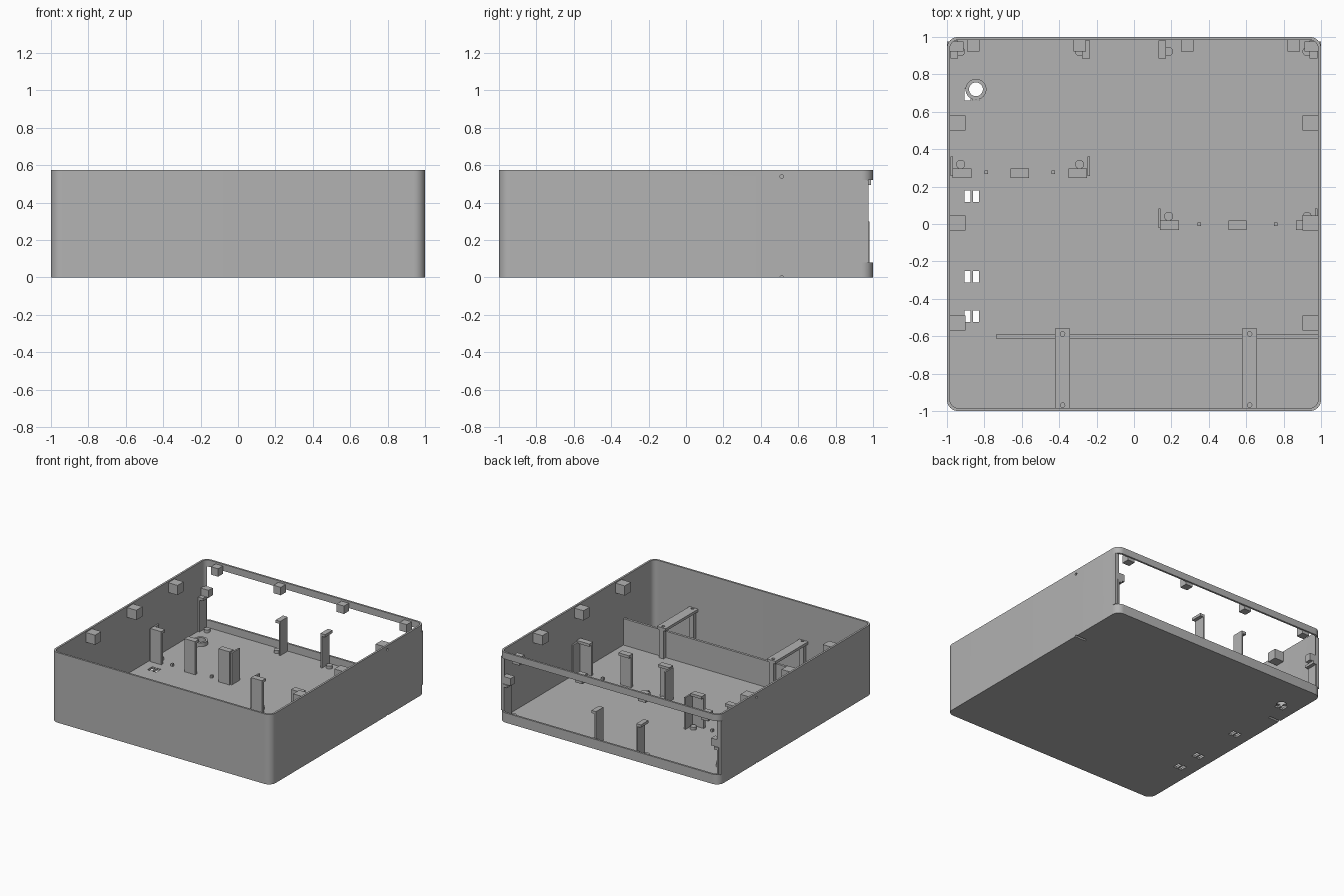
import bpy, bmesh, math
from mathutils import Matrix, Vector

if "Cube" in bpy.data.objects:
    bpy.data.objects.remove(bpy.data.objects["Cube"])

grey = bpy.data.materials.new("plain grey")
grey.diffuse_color = (0.45, 0.45, 0.45, 1)
grey.use_nodes = True
grey.node_tree.nodes["Principled BSDF"].inputs["Base Color"].default_value = grey.diffuse_color


def finish(name, bm, smooth=False):
    bmesh.ops.recalc_face_normals(bm, faces=bm.faces)
    me = bpy.data.meshes.new(name)
    bm.to_mesh(me)
    bm.free()
    me.materials.append(grey)
    ob = bpy.data.objects.new(name, me)
    bpy.context.collection.objects.link(ob)
    if smooth:
        shade(ob)
    return ob


def shade(ob):
    bpy.ops.object.select_all(action='DESELECT')
    ob.select_set(True)
    bpy.context.view_layer.objects.active = ob
    bpy.ops.object.shade_smooth_by_angle(angle=math.radians(30))


def add_box(bm, x0, x1, y0, y1, z0, z1):
    m = Matrix.Translation(((x0 + x1) / 2, (y0 + y1) / 2, (z0 + z1) / 2))
    m = m @ Matrix.Diagonal((x1 - x0, y1 - y0, z1 - z0, 1))
    bmesh.ops.create_cube(bm, size=1, matrix=m)


def boxes(name, *dims):
    bm = bmesh.new()
    for d in dims:
        add_box(bm, *d)
    return finish(name, bm)


def cylinder(name, x, y, z0, z1, r, along_x=False, n=32):
    bm = bmesh.new()
    m = Matrix.Translation((x, y, (z0 + z1) / 2))
    if along_x:
        m = m @ Matrix.Rotation(math.pi / 2, 4, 'Y')
    bmesh.ops.create_cone(bm, cap_ends=True, segments=n, radius1=r, radius2=r,
                          depth=z1 - z0, matrix=m)
    return finish(name, bm, True)


def rounded_prism(name, half, r, z0, z1):
    bm = bmesh.new()
    pts = []
    for k, (sx, sy) in enumerate(((1, 1), (-1, 1), (-1, -1), (1, -1))):
        for i in range(11):
            a = math.pi / 2 * (k + i / 10)
            pts.append((sx * (half - r) + r * math.cos(a),
                        sy * (half - r) + r * math.sin(a), z0))
    f = bm.faces.new([bm.verts.new(p) for p in pts])
    top = bmesh.ops.extrude_face_region(bm, geom=[f])
    bmesh.ops.translate(bm, vec=Vector((0, 0, z1 - z0)),
                        verts=[v for v in top['geom'] if isinstance(v, bmesh.types.BMVert)])
    return finish(name, bm)


def cut(ob, cutters):
    # apply the cuts, then remove the helpers
    for c in cutters:
        c.hide_render = True
        m = ob.modifiers.new("cut", 'BOOLEAN')
        m.operation, m.solver, m.object = 'DIFFERENCE', 'EXACT', c
    dg = bpy.context.evaluated_depsgraph_get()
    ob.data = bpy.data.meshes.new_from_object(ob.evaluated_get(dg))
    ob.modifiers.clear()
    for c in cutters:
        bpy.data.objects.remove(c)
    ob.data.materials.clear()
    ob.data.materials.append(grey)
    shade(ob)


FLOOR, TOP, IN = 0.018, 0.575, 0.984
RX, RY = -0.845, 0.72

# case shell with open back window, vent slots and side holes
shell = rounded_prism("case_shell", 1.0, 0.06, 0, TOP)
cutters = [rounded_prism("cavity_cutter", IN, 0.044, FLOOR, 0.7),
           boxes("window_cutter", (-1.1, 1.1, 0.975, 1.1, 0.08, 0.52)),
           cylinder("cable_hole_cutter", RX, RY, -0.1, 0.2, 0.037)]
cutters.append(boxes("slot_cutter", *[(x, x + 0.032, y, y + 0.062, -0.1, 0.1)
                                      for y in (-0.525, -0.312, 0.118, 0.66)
                                      for x in (-0.906, -0.86)]))
for s in (-1, 1):
    cutters.append(cylinder("side_hole_cutter", s, 0.512, 0.44, 0.64, 0.01, True, 16))
    cutters.append(cylinder("groove_cutter", s * 0.96, 0.512, -0.06, 0.06, 0.01, True, 16))
cut(shell, cutters)

# cable ring on the floor
ring = cylinder("cable_ring", RX, RY, FLOOR - 0.002, 0.05, 0.056)
cut(ring, [cylinder("ring_cutter", RX, RY, -0.1, 0.2, 0.037)])

for s in (-1, 1):
    # square flange at the rear end of each side wall
    a, b = sorted((s * 0.984, s * 1.0))
    boxes("rear_flange", (a, b, 0.93, 0.975, 0.08, 0.52))
    # lid blocks on the side walls
    a, b = sorted((s * 0.9, s * 0.988))
    for y in (-0.53, 0.005, 0.54):
        boxes("side_lid_block", (a, b, y - 0.04, y + 0.04, 0.485, 0.565))
    # mid height block beside the back window
    a, b = sorted((s * 0.912, s * 0.988))
    boxes("rear_side_block", (a, b, 0.922, 0.975, 0.3, 0.36))

# lid blocks on the back rail
for x in (-0.86, -0.29, 0.285, 0.855):
    boxes("back_lid_block", (x - 0.033, x + 0.033, 0.922, 0.988, 0.495, 0.56))


def hooked_post(x0, x1, y):
    boxes("hooked_post", (x0, x1, y, y + 0.024, FLOOR, 0.29),
          (x0, x1, y + 0.02, y + 0.05, 0.268, 0.29))


def board_mount(x0, x1, y, posts, pegs):
    # front posts, standoffs, pegs and side guides of one board bay
    for a, b in posts:
        hooked_post(a, b, y)
    for x in pegs:
        boxes("locating_peg", (x - 0.009, x + 0.009, y + 0.022, y + 0.04, FLOOR, 0.04))
    for x, s in ((x0, 1), (x1, -1)):
        for cy in (y + 0.073, 0.922):
            cylinder("standoff", x + s * 0.055, cy, FLOOR, 0.042, 0.024)
        a, b = sorted((x, x + s * 0.013))
        boxes("front_guide", (a, b, y + 0.01, y + 0.115, FLOOR, 0.28))
        h0, h1 = sorted((x, x + s * 0.042))
        boxes("rear_guide", (a, b, 0.885, 0.982, FLOOR, 0.3),
              (h0, h1, 0.885, 0.982, 0.278, 0.3))


board_mount(-0.982, -0.236, 0.246,
            [(-0.97, -0.87), (-0.66, -0.562), (-0.35, -0.25)], (-0.79, -0.432))
board_mount(0.13, 0.98, -0.032,
            [(0.14, 0.24), (0.505, 0.602), (0.866, 0.98)], (0.348, 0.758))

# inner divider panel
boxes("divider_panel", (-0.737, 0.986, -0.612, -0.592, FLOOR - 0.002, 0.235))

# clamp straps with legs and screw holes
for x in (-0.382, 0.618):
    strap = boxes("clamp_strap", (x - 0.04, x + 0.04, -0.985, -0.56, 0.25, 0.272))
    cut(strap, [cylinder("screw_cutter", x, y, 0.262, 0.3, 0.012, n=16)
                for y in (-0.588, -0.968)])
    boxes("strap_leg", (x - 0.02, x + 0.02, -0.592, -0.562, FLOOR, 0.252),
          (x - 0.02, x + 0.02, -0.984, -0.95, FLOOR, 0.252))
